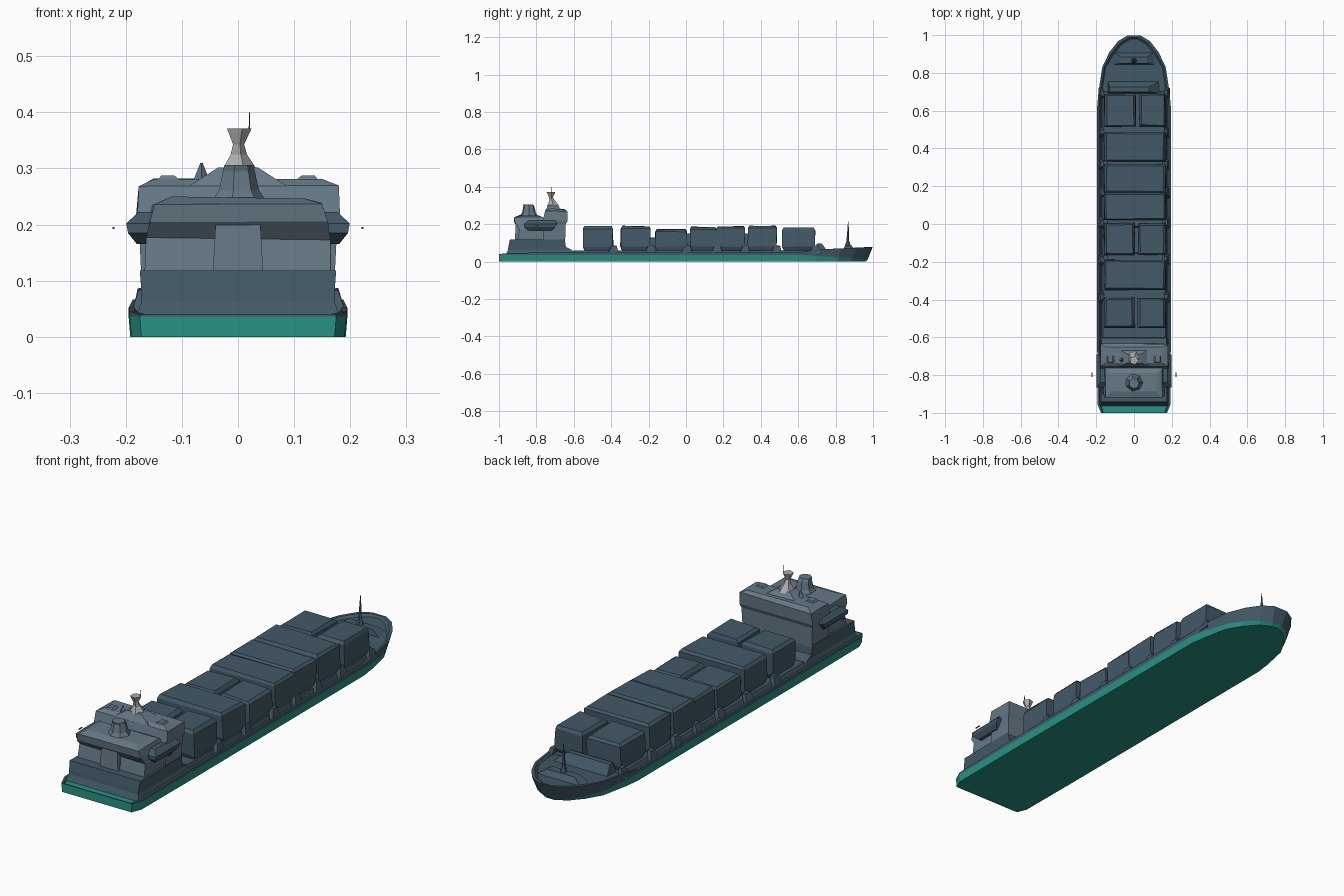
import bpy, bmesh, math, random
random.seed(4)


def mat(name, c):
    m = bpy.data.materials.new(name)
    m.diffuse_color = (*c, 1)
    return m


SLATE = mat("slate", (0.055, 0.10, 0.135))
STEEL = mat("steel_blue", (0.13, 0.19, 0.24))
PALE = mat("pale_grey", (0.42, 0.42, 0.42))
TEAL = mat("teal", (0.02, 0.29, 0.23))


def loft(name, rings, m):
    """Closed solid through rings of equal point count."""
    bm = bmesh.new()
    vs = [[bm.verts.new(p) for p in r] for r in rings]
    n = len(vs[0])
    for a, b in zip(vs, vs[1:]):
        for i in range(n):
            j = (i + 1) % n
            bm.faces.new((a[i], a[j], b[j], b[i]))
    bm.faces.new(vs[0][::-1])
    bm.faces.new(vs[-1])
    bmesh.ops.triangulate(bm, faces=[f for f in bm.faces if len(f.verts) > 4])
    bmesh.ops.recalc_face_normals(bm, faces=bm.faces)
    me = bpy.data.meshes.new(name)
    bm.to_mesh(me)
    bm.free()
    ob = bpy.data.objects.new(name, me)
    bpy.context.collection.objects.link(ob)
    me.materials.append(m)
    return ob


def tower(name, levels, m, jit=0.0):
    """Stack of rectangles: (z, x0, x1, y0, y1) per level."""
    def r():
        return random.uniform(-jit, jit)
    rings = [[(x + r(), y + r(), z + r()) for x, y in
              ((x0, y0), (x1, y0), (x1, y1), (x0, y1))] for z, x0, x1, y0, y1 in levels]
    return loft(name, rings, m)


def spire(name, levels, m, n=6):
    """Round tapering post: (x, y, z, radius) per level."""
    return loft(name, [[(x + r * math.cos(math.tau * i / n), y + r * math.sin(math.tau * i / n), z)
                        for i in range(n)] for x, y, z, r in levels], m)


# hull outline, starboard half from stern to bow: x, y, sheer height
HALF = [(0.175, -1.0, 0.040), (0.193, -0.955, 0.045), (0.195, -0.6, 0.052), (0.195, 0.62, 0.052),
        (0.188, 0.70, 0.066), (0.168, 0.83, 0.070), (0.130, 0.91, 0.074), (0.085, 0.968, 0.077),
        (0.035, 0.998, 0.078)]


def outline(f, inset=0.0, bow=0.0):
    pts = []
    for x, y, s in HALF:
        k = max(0, (y - 0.6) / 0.4)
        pts.append((x - inset - bow * k * 0.4, min(y, 1) - bow * k - inset * (1 if y > 0.9 else 0), f(s, k)))
    return pts + [(-x, y, z) for x, y, z in reversed(pts)]


# lower and upper hull, with a sunken deck inside the rail
loft("lower_hull", [outline(lambda s, k: 0, 0.003, 0.035),
                    outline(lambda s, k: 0.036 - 0.024 * k, 0, 0.026)], TEAL)
loft("upper_hull", [outline(lambda s, k: 0.036 - 0.024 * k, 0, 0.026),
                    outline(lambda s, k: s),
                    outline(lambda s, k: s, 0.01),
                    outline(lambda s, k: s - 0.010, 0.018)], SLATE)

# hatch coaming under the cargo
tower("hatch_coaming", [(0.03, -0.178, 0.178, -0.62, 0.72), (0.06, -0.165, 0.168, -0.60, 0.70)], SLATE)

# container stacks: y0, y1, top, split position (None = full width)
ROWS = [(-0.55, -0.39, 0.188, 0.008), (-0.35, -0.19, 0.190, None), (-0.165, 0.005, 0.172, 0.01),
        (0.02, 0.165, 0.184, None), (0.165, 0.315, 0.189, None), (0.33, 0.485, 0.190, None),
        (0.515, 0.69, 0.180, 0.015)]
for i, (y0, y1, top, split) in enumerate(ROWS):
    spans = [(-0.155, 0.165)] if split is None else [(-0.155, split - 0.01), (split + 0.015, 0.165)]
    for j, (x0, x1) in enumerate(spans):
        tower(f"container_stack_{i}_{j}", [
            (0.05, x0 + .008, x1 - .008, y0 + .012, y1 - .012),
            (0.08, x0 - .004, x1 + .004, y0, y1),
            (top - 0.012, x0 - .002, x1 + .002, y0 + .001, y1 - .001),
            (top, x0 + .008, x1 - .008, y0 + .009, y1 - .009)], SLATE, 0.003)
    # lashing posts on the side decks
    for s in (-1, 1):
        tower(f"lashing_post_{i}_{s}", [(0.04, s * .177 - .013, s * .177 + .013, y1 - .03, y1 + .03),
                                        (0.085, s * .168 - .008, s * .168 + .008, y1 - .012, y1 + .016)],
              SLATE, 0.003)
# lower tie blocks between close rows
for k, (y, z) in enumerate(((-0.18, 0.13), (0.012, 0.15), (0.32, 0.15))):
    tower(f"tie_block_{k}", [(0.05, -0.14, 0.15, y - .03, y + .03), (z, -0.14, 0.15, y - .025, y + .025)], SLATE)

# stern block and deck house
tower("house_base", [(0.035, -0.182, 0.182, -0.965, -0.59), (0.062, -0.172, 0.172, -0.952, -0.61),
                     (0.078, -0.172, 0.172, -0.95, -0.642), (0.118, -0.175, 0.175, -0.942, -0.648)], SLATE)
tower("aft_house", [(0.11, -0.165, 0.165, -0.90, -0.72), (0.175, -0.165, 0.165, -0.89, -0.72),
                    (0.205, -0.16, 0.16, -0.915, -0.73), (0.238, -0.15, 0.15, -0.92, -0.77),
                    (0.248, -0.12, 0.12, -0.885, -0.79)], STEEL, 0.003)
tower("bridge", [(0.11, -0.172, 0.172, -0.76, -0.648), (0.20, -0.176, 0.176, -0.76, -0.645),
                 (0.215, -0.18, 0.18, -0.765, -0.636), (0.268, -0.178, 0.178, -0.755, -0.634),
                 (0.281, -0.150, 0.150, -0.735, -0.65)], STEEL, 0.002)
for s in (-1, 1):
    tower(f"bridge_wing_{s}", [(0.165, s * .165 - .015, s * .165 + .015, -0.84, -0.72),
                               (0.185, s * .17 - .026, s * .17 + .026, -0.865, -0.70),
                               (0.202, s * .17 - .029, s * .17 + .029, -0.865, -0.69),
                               (0.222, s * .16 - .018, s * .16 + .018, -0.84, -0.70)], SLATE)
    tower(f"wing_light_{s}", [(0.192, s * .222 - .002, s * .222 + .002, -0.81, -0.785),
                              (0.196, s * .222 - .002, s * .222 + .002, -0.81, -0.785)], SLATE)
    tower(f"roof_locker_{s}", [(0.26, s * .12 - .04, s * .12 + .04, -0.745, -0.69),
                               (0.287, s * .125 - .012, s * .125 + .012, -0.73, -0.70)], STEEL)
tower("roof_hump", [(0.27, -0.085, 0.085, -0.755, -0.66), (0.302, -0.035, 0.035, -0.735, -0.69)], STEEL)
spire("roof_vent", [(-0.065, -0.72, 0.27, 0.018), (-0.065, -0.72, 0.31, 0.002)], STEEL, 4)

# stern trunk, funnel and masts
tower("stern_trunk", [(0.115, -0.045, 0.045, -0.915, -0.85), (0.20, -0.04, 0.04, -0.91, -0.85),
                      (0.245, -0.03, 0.03, -0.89, -0.83)], STEEL)
spire("funnel", [(0, -0.84, 0.235, 0.055), (0, -0.84, 0.262, 0.037), (0, -0.84, 0.295, 0.030),
                 (0, -0.845, 0.306, 0.027)], STEEL, 7)
spire("main_mast", [(0, -0.71, 0.295, 0.036), (0, -0.715, 0.325, 0.016), (0, -0.722, 0.343, 0.011),
                    (0, -0.722, 0.371, 0.024)], PALE, 5)
spire("mast_tip", [(0.02, -0.72, 0.365, 0.002), (0.02, -0.72, 0.40, 0.001)], SLATE, 3)

# foredeck: breakwater, windlass and foremast
tower("breakwater", [(0.05, -0.14, 0.14, 0.69, 0.76), (0.098, -0.13, 0.08, 0.70, 0.725)], SLATE)
tower("windlass", [(0.06, -0.11, 0.11, 0.845, 0.91), (0.086, -0.07, 0.07, 0.85, 0.885)], SLATE)
spire("foremast", [(0, 0.865, 0.07, 0.022), (0, 0.865, 0.11, 0.008), (0, 0.867, 0.15, 0.006),
                   (0, 0.867, 0.215, 0.001)], SLATE, 5)
